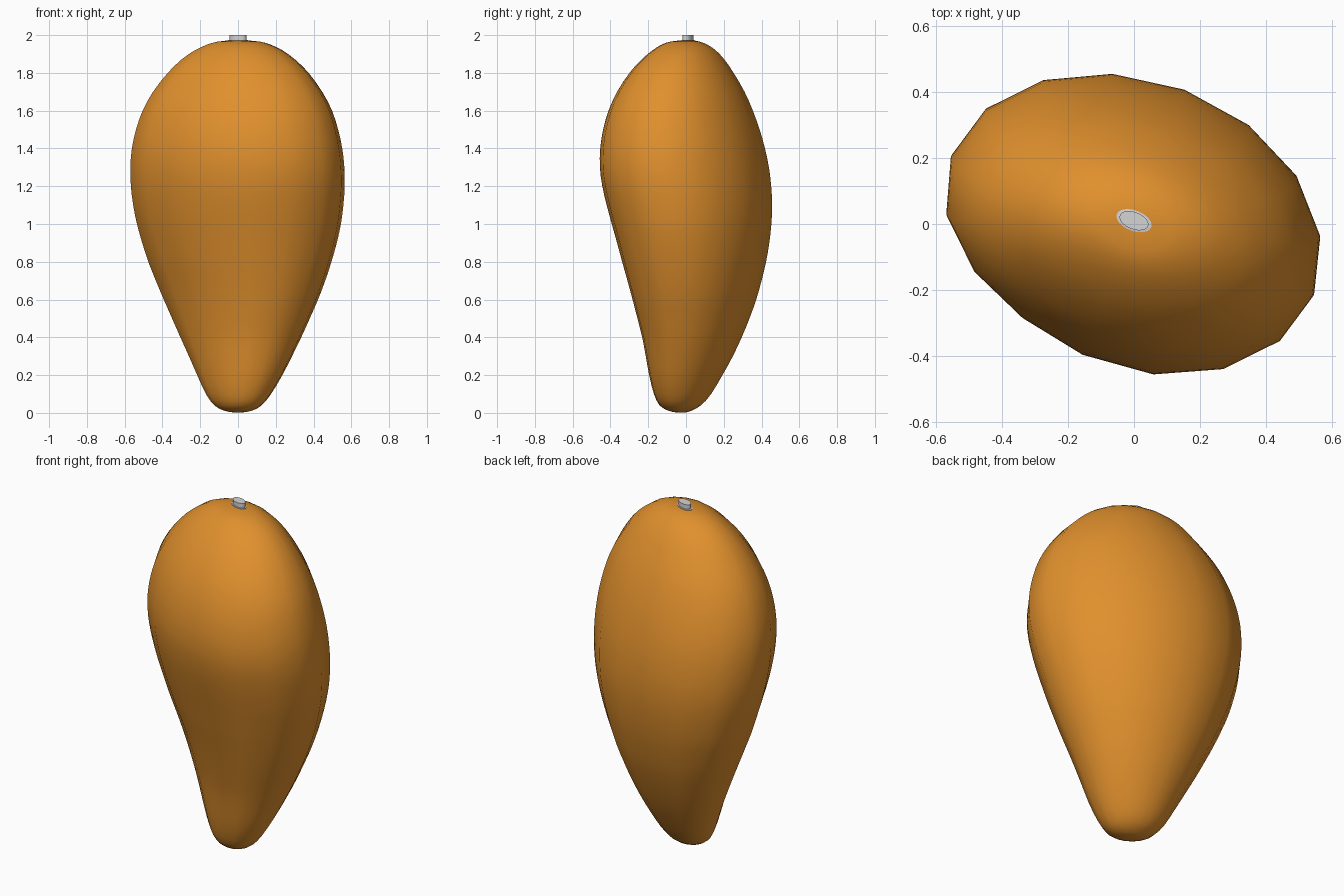
import bpy, bmesh, math

if "Cube" in bpy.data.objects:
    bpy.data.objects.remove(bpy.data.objects["Cube"])

SIDES = 16
TILT = math.radians(-21)


def material(name, rgb):
    m = bpy.data.materials.new(name)
    m.diffuse_color = (*rgb, 1)
    m.use_nodes = True
    m.node_tree.nodes["Principled BSDF"].inputs["Base Color"].default_value = m.diffuse_color
    return m


def loft(name, rings, mat, angle):
    """Skin a stack of equal rings and close both ends."""
    bm = bmesh.new()
    loops = [[bm.verts.new(p) for p in ring] for ring in rings]
    for lo, hi in zip(loops, loops[1:]):
        n = len(lo)
        for i in range(n):
            j = (i + 1) % n
            bm.faces.new((lo[i], lo[j], hi[j], hi[i]))
    bm.faces.new(loops[0][::-1])
    bm.faces.new(loops[-1])
    bmesh.ops.recalc_face_normals(bm, faces=bm.faces)
    mesh = bpy.data.meshes.new(name)
    bm.to_mesh(mesh)
    bm.free()
    mesh.materials.append(mat)
    ob = bpy.data.objects.new(name, mesh)
    bpy.context.collection.objects.link(ob)
    bpy.context.view_layer.objects.active = ob
    ob.select_set(True)
    bpy.ops.object.shade_smooth_by_angle(angle=math.radians(angle))
    ob.select_set(False)
    return ob


def tilted(t, a, b):
    u, v = a * math.cos(t), b * math.sin(t)
    return (u * math.cos(TILT) - v * math.sin(TILT),
            u * math.sin(TILT) + v * math.cos(TILT))


# Seed body: height, then left/right and front/back extents
PROFILE = [
    (0.003, -0.03, 0.03, -0.055, 0.00), (0.012, -0.075, 0.075, -0.095, 0.03),
    (0.04, -0.125, 0.125, -0.14, 0.08), (0.10, -0.17, 0.175, -0.17, 0.133),
    (0.20, -0.216, 0.235, -0.195, 0.193), (0.30, -0.26, 0.286, -0.213, 0.248),
    (0.40, -0.305, 0.335, -0.232, 0.295), (0.50, -0.349, 0.38, -0.257, 0.336),
    (0.60, -0.393, 0.424, -0.283, 0.372), (0.70, -0.435, 0.462, -0.31, 0.40),
    (0.80, -0.475, 0.495, -0.338, 0.424), (0.90, -0.507, 0.523, -0.365, 0.441),
    (1.00, -0.535, 0.545, -0.393, 0.452), (1.10, -0.555, 0.558, -0.42, 0.456),
    (1.20, -0.567, 0.565, -0.443, 0.451), (1.30, -0.57, 0.563, -0.456, 0.439),
    (1.40, -0.562, 0.552, -0.454, 0.418), (1.50, -0.54, 0.53, -0.439, 0.39),
    (1.60, -0.505, 0.498, -0.41, 0.354), (1.70, -0.45, 0.446, -0.365, 0.31),
    (1.80, -0.372, 0.374, -0.299, 0.252), (1.87, -0.30, 0.303, -0.236, 0.204),
    (1.92, -0.228, 0.235, -0.177, 0.157), (1.95, -0.163, 0.171, -0.128, 0.112),
    (1.965, -0.11, 0.118, -0.085, 0.075), (1.972, -0.05, 0.05, -0.03, 0.04),
]


def fit(values, lo, hi):
    a, b = min(values), max(values)
    return [lo + (v - a) / (b - a) * (hi - lo) for v in values]


def body_ring(z, x0, x1, y0, y1):
    pts = []
    for i in range(SIDES):
        t = math.tau * i / SIDES
        x, y = tilted(t, 0.584, 0.432)
        # shallow hollow along the front left, strongest low down
        d = math.cos(t - math.radians(247))
        depth = 0.06 + 0.06 * math.exp(-((z - 0.55) / 0.3) ** 2)
        k = 1 - depth * max(d, 0) ** 6
        pts.append((x * k, y * k))
    xs = fit([p[0] for p in pts], x0, x1)
    ys = fit([p[1] for p in pts], y0, y1)
    return [(x, y, z) for x, y in zip(xs, ys)]


def smooth_rows(rows):
    """Add a curved midpoint between each pair of profile rows."""
    out = []
    for i in range(len(rows) - 1):
        p, a, b, q = (rows[max(i - 1, 0)], rows[i], rows[i + 1],
                      rows[min(i + 2, len(rows) - 1)])
        out += [a, tuple((9 * (m + n) - k - l) / 16
                         for k, m, n, l in zip(p, a, b, q))]
    return out + [rows[-1]]


orange = material("warm orange", (0.75, 0.28, 0.026))
grey = material("light grey", (0.66, 0.66, 0.66))
loft("seed_body", [body_ring(*row) for row in smooth_rows(PROFILE)], orange, 80)

# Small oval stem scar on the crown, with a thin collar at its foot
STEM = [(1.955, 0.056, 0.031), (1.974, 0.056, 0.031),
        (1.975, 0.046, 0.026), (2.0, 0.046, 0.026)]
loft("stem_scar", [[(x, y + 0.01, z) for x, y in
                    (tilted(math.tau * i / 24, a, b) for i in range(24))]
                   for z, a, b in STEM], grey, 30)
